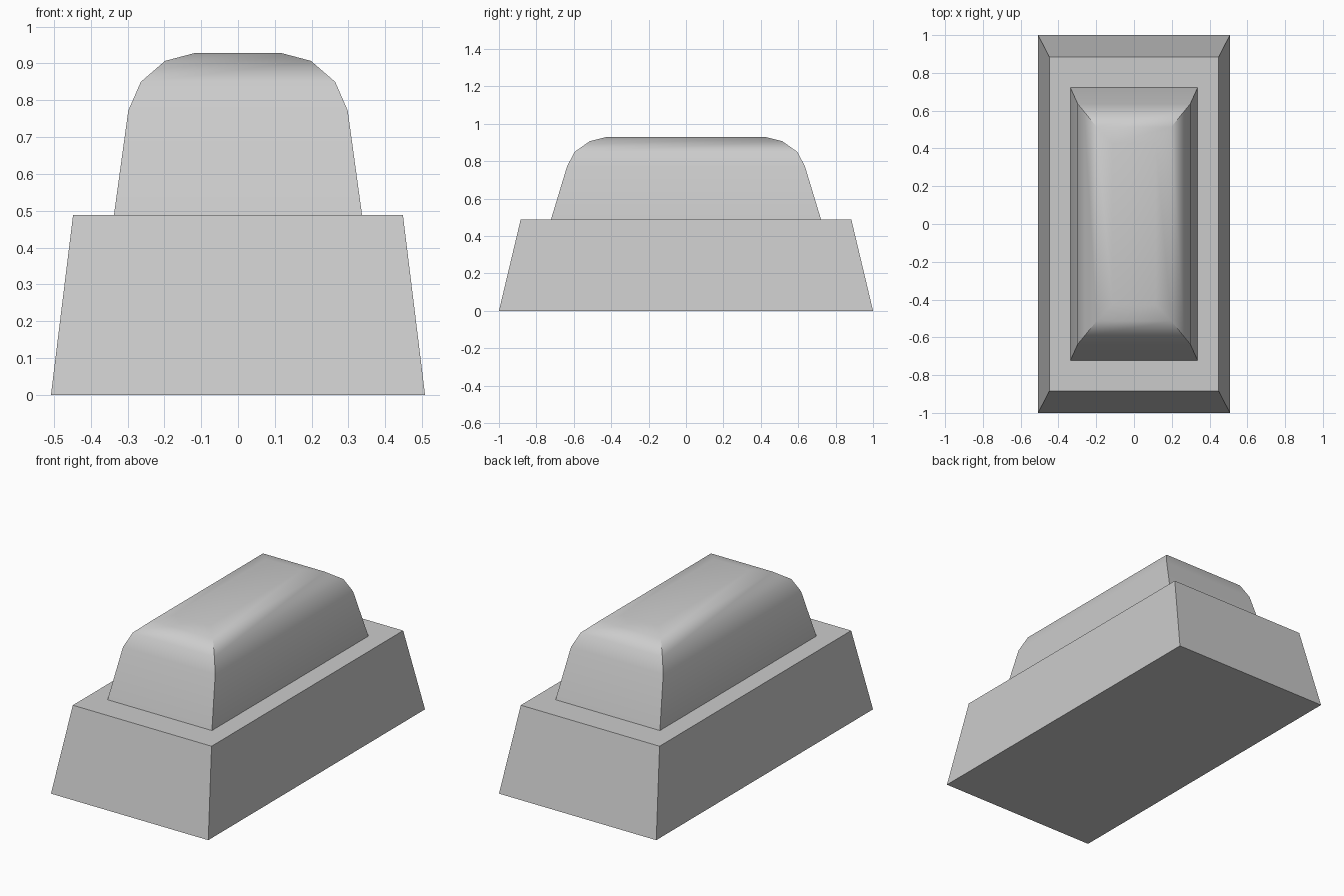
import bpy, bmesh, math

if "Cube" in bpy.data.objects:
    bpy.data.objects.remove(bpy.data.objects["Cube"])


def loft(name, rings):
    """Closed stack of rectangles, each given as (half width, half depth, height)."""
    bm = bmesh.new()
    loops = [[bm.verts.new((sx * x, sy * y, z))
              for sx, sy in ((-1, -1), (1, -1), (1, 1), (-1, 1))]
             for x, y, z in rings]
    for low, high in zip(loops, loops[1:]):
        for i in range(4):
            j = (i + 1) % 4
            bm.faces.new((low[i], low[j], high[j], high[i]))
    bm.faces.new(loops[0][::-1])
    bm.faces.new(loops[-1])
    mesh = bpy.data.meshes.new(name)
    bm.to_mesh(mesh)
    bm.free()
    obj = bpy.data.objects.new(name, mesh)
    bpy.context.collection.objects.link(obj)
    return obj


# Tapered plinth with flat faces
loft("plinth", [(0.508, 1.0, 0.0), (0.448, 0.884, 0.488)])

# Upper block with a rounded shoulder and sharp corner edges
block = loft("rounded_block", [
    (0.337, 0.722, 0.488),
    (0.298, 0.636, 0.772),
    (0.264, 0.595, 0.850),
    (0.198, 0.514, 0.907),
    (0.115, 0.427, 0.929),
])
bpy.ops.object.select_all(action='DESELECT')
block.select_set(True)
bpy.context.view_layer.objects.active = block
bpy.ops.object.shade_smooth_by_angle(angle=math.radians(35))
